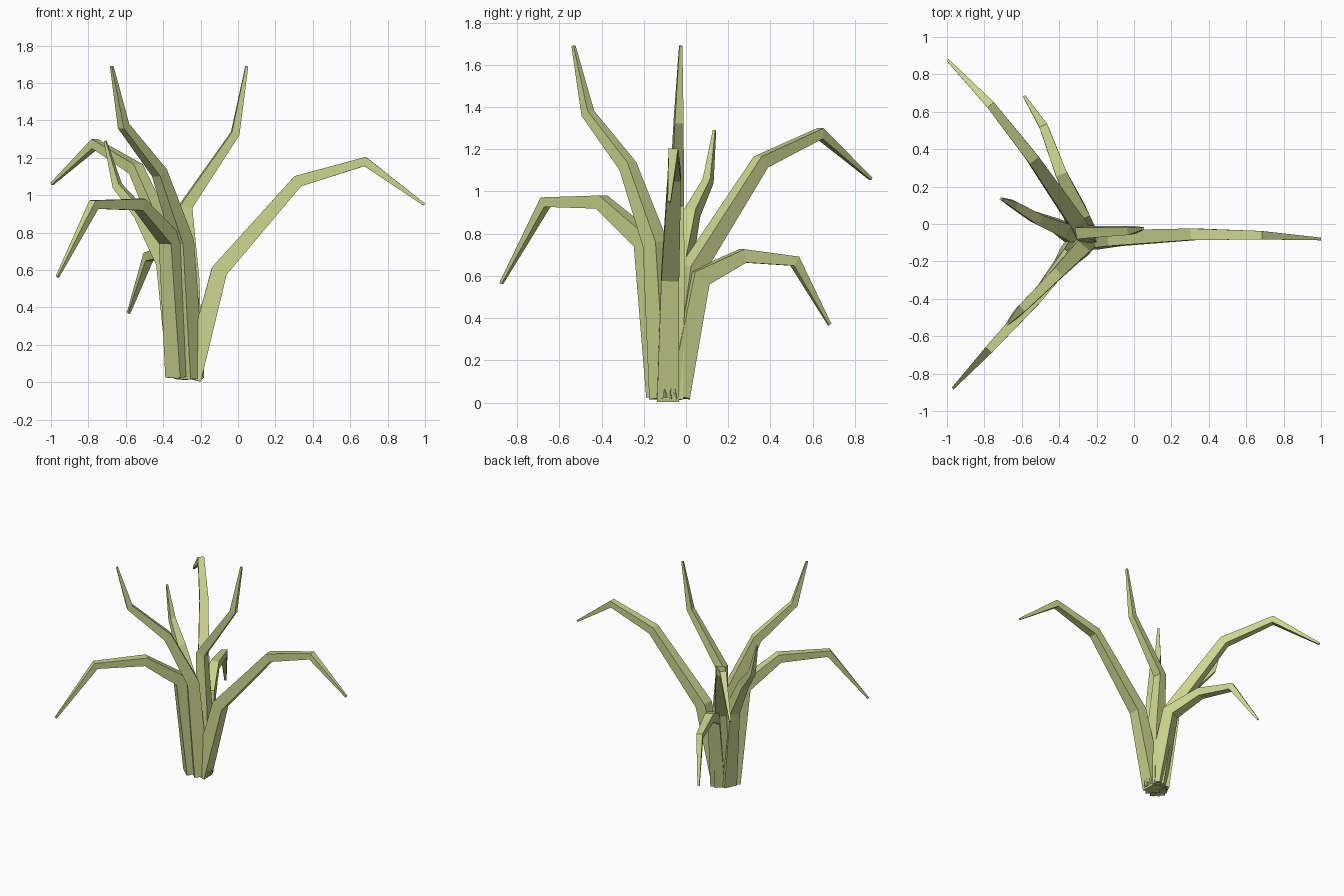
import bpy, bmesh, math
from mathutils import Vector

mat = bpy.data.materials.new("leaf_green")
mat.diffuse_color = (0.60, 0.67, 0.27, 1)


def leaf(name, points, widths):
    """Square-section blade swept along a bent path, tapering to the tip."""
    pts = [Vector(p) for p in points]
    out = pts[-1] - pts[0]
    side = Vector((-out.y, out.x, 0)).normalized()      # horizontal, across the leaf
    bm = bmesh.new()
    rings = []
    for i, (p, w) in enumerate(zip(pts, widths)):
        a = (p - pts[i - 1]).normalized() if i else None
        b = (pts[i + 1] - p).normalized() if i < len(pts) - 1 else None
        t = ((a or b) + (b or a)).normalized()
        n = t.cross(side).normalized()
        s = n.cross(t).normalized()
        h = w / 2
        k = h / max(0.6, t.dot(a or b))                 # mitre at the bends
        rings.append([bm.verts.new(p + s * (x * h) + n * (y * k))
                      for x, y in ((-1, -1), (1, -1), (1, 1), (-1, 1))])
    for r0, r1 in zip(rings, rings[1:]):
        for j in range(4):
            q = (j + 1) % 4
            bm.faces.new((r0[j], r0[q], r1[q], r1[j]))
    bm.faces.new(rings[0])
    bm.faces.new(rings[-1])
    bmesh.ops.recalc_face_normals(bm, faces=bm.faces)
    me = bpy.data.meshes.new(name)
    bm.to_mesh(me)
    bm.free()
    me.materials.append(mat)
    ob = bpy.data.objects.new(name, me)
    bpy.context.collection.objects.link(ob)


W = (0.105, 0.085, 0.062, 0.045, 0.014)

# Long leaves: base, three bends, tip
leaf("right_leaf", [(-0.25, -0.085, 0.016), (-0.10, -0.075, 0.595), (0.32, -0.055, 1.075),
                    (0.68, -0.06, 1.18), (0.995, -0.08, 0.95)], W)
leaf("tall_right_leaf", [(-0.245, -0.07, 0.015), (-0.255, -0.055, 0.55), (-0.28, -0.045, 0.94),
                         (-0.015, -0.035, 1.33), (0.047, -0.025, 1.69)],
     (0.10, 0.085, 0.062, 0.042, 0.014))
leaf("tall_front_leaf", [(-0.255, -0.10, 0.02), (-0.295, -0.145, 0.75), (-0.42, -0.275, 1.12),
                         (-0.612, -0.465, 1.37), (-0.675, -0.533, 1.69)], W)
leaf("front_drooping_leaf", [(-0.315, -0.115, 0.03), (-0.365, -0.19, 0.765), (-0.525, -0.40, 0.95),
                             (-0.77, -0.665, 0.95), (-0.965, -0.875, 0.565)], W)
leaf("back_drooping_leaf", [(-0.27, -0.055, 0.025), (-0.32, 0.03, 0.63), (-0.545, 0.355, 1.14),
                            (-0.765, 0.635, 1.275), (-0.995, 0.875, 1.06)], W)
leaf("low_back_leaf", [(-0.25, -0.05, 0.03), (-0.29, 0.06, 0.59), (-0.39, 0.27, 0.695),
                       (-0.48, 0.515, 0.67), (-0.585, 0.68, 0.37)], W)
leaf("left_leaf", [(-0.31, -0.07, 0.03), (-0.385, -0.025, 0.64), (-0.52, 0.03, 0.90),
                   (-0.645, 0.105, 1.05), (-0.71, 0.135, 1.29)],
     (0.10, 0.08, 0.06, 0.04, 0.012))

# Tiny sprouts around the foot
for i, (x, y, z) in enumerate(((-0.20, -0.10, 0.11), (-0.195, -0.08, 0.10),
                               (-0.195, -0.055, 0.09), (-0.315, -0.165, 0.10))):
    leaf(f"sprout_{i + 1}", [(x - 0.01, y + 0.005, 0.02), (x, y, 0.065), (x + 0.004, y - 0.003, z)],
         (0.024, 0.018, 0.004))
